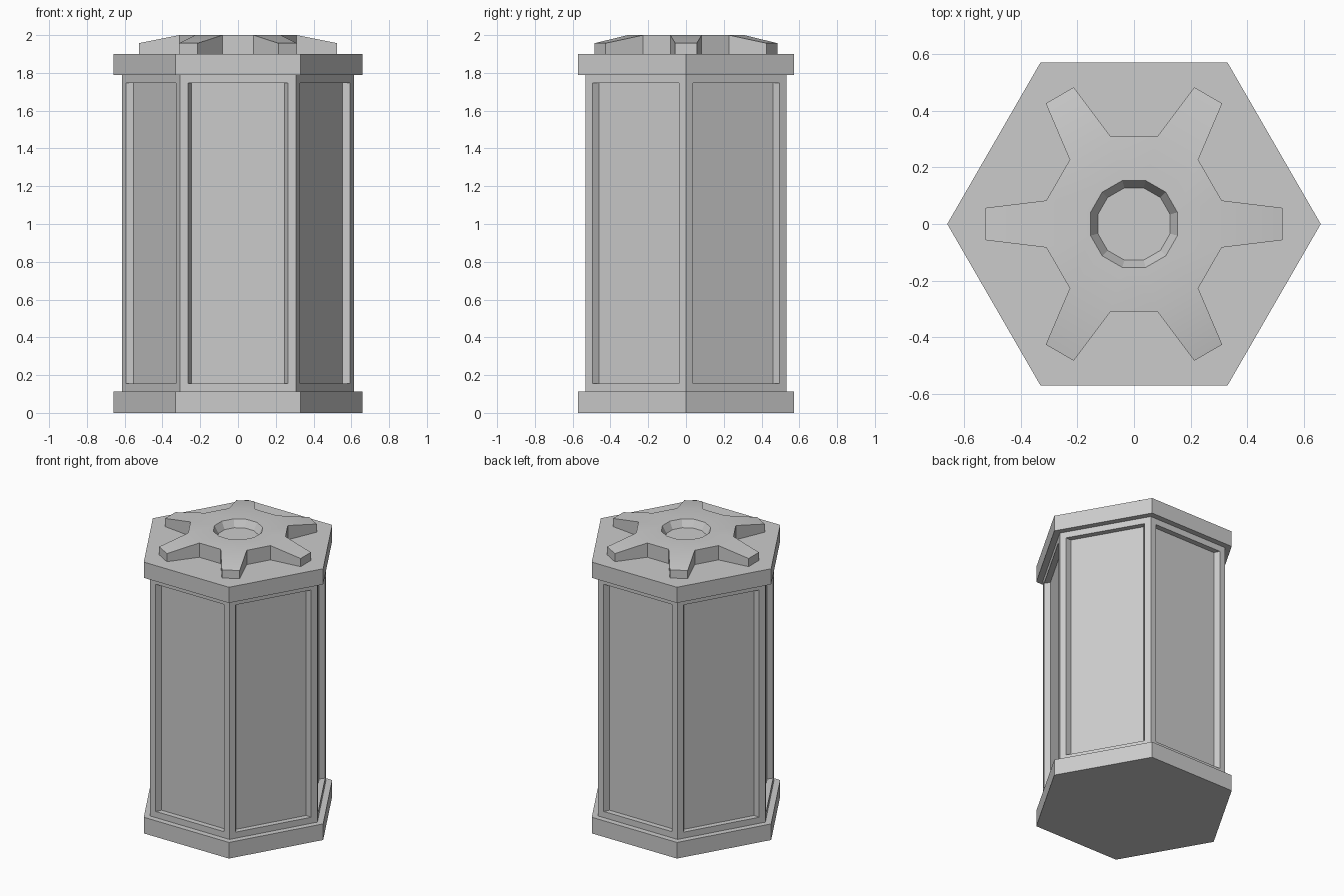
import bpy, bmesh
from math import cos, sin, radians
from mathutils import Matrix, Vector

if "Cube" in bpy.data.objects:
    bpy.data.objects.remove(bpy.data.objects["Cube"])


def finish(bm, name):
    bmesh.ops.recalc_face_normals(bm, faces=bm.faces)
    mesh = bpy.data.meshes.new(name)
    bm.to_mesh(mesh)
    bm.free()
    obj = bpy.data.objects.new(name, mesh)
    bpy.context.collection.objects.link(obj)
    return obj


def ring(bm, sides, radius, z, offset=0.0):
    angles = [radians(offset + 360 * i / sides) for i in range(sides)]
    return [bm.verts.new((radius * cos(a), radius * sin(a), z)) for a in angles]


def bridge(bm, a, b):
    n = len(a)
    return [bm.faces.new((a[i], a[(i + 1) % n], b[(i + 1) % n], b[i])) for i in range(n)]


# Hexagonal column with a wider foot and cap
bm = bmesh.new()
profile = [(0.66, 0), (0.66, 0.113), (0.615, 0.113),
           (0.615, 1.79), (0.66, 1.79), (0.66, 1.9)]
rings = [ring(bm, 6, r, z) for r, z in profile]
bands = [bridge(bm, a, b) for a, b in zip(rings, rings[1:])]
bm.faces.new(rings[0])
bm.faces.new(rings[-1])
bmesh.ops.recalc_face_normals(bm, faces=bm.faces)

# Recessed side panels, pulled in towards the axis
panels = bands[2]
bmesh.ops.inset_individual(bm, faces=panels, thickness=0.043, use_even_offset=True)
panels = bmesh.ops.extrude_discrete_faces(bm, faces=panels)["faces"]
for v in {v for f in panels for v in f.verts}:
    v.co.x *= 0.93
    v.co.y *= 0.93
finish(bm, "hexagonal_column")

# Six-armed lid with a tapered round recess
bm = bmesh.new()
floor = ring(bm, 12, 0.132, 1.95, -15)
rim = ring(bm, 12, 0.159, 2.0, -15)
hub = ring(bm, 12, 0.321, 2.0, -15)
bm.faces.new(floor)
bridge(bm, floor, rim)
bridge(bm, rim, hub)
outline = []
for i in range(6):
    turn = Matrix.Rotation(radians(60 * i), 3, 'Z')
    a, b = hub[2 * i], hub[2 * i + 1]
    tip = [bm.verts.new(turn @ Vector((0.525, y, 1.957))) for y in (-0.057, 0.057)]
    bm.faces.new((a, tip[0], tip[1], b))
    outline += [a, tip[0], tip[1], b]
# Vertical lid sides
foot = [bm.verts.new((v.co.x, v.co.y, 1.9)) for v in outline]
bridge(bm, foot, outline)
lid = finish(bm, "six_armed_lid")
bpy.context.view_layer.objects.active = lid
lid.select_set(True)
bpy.ops.object.shade_smooth_by_angle(angle=radians(20))
